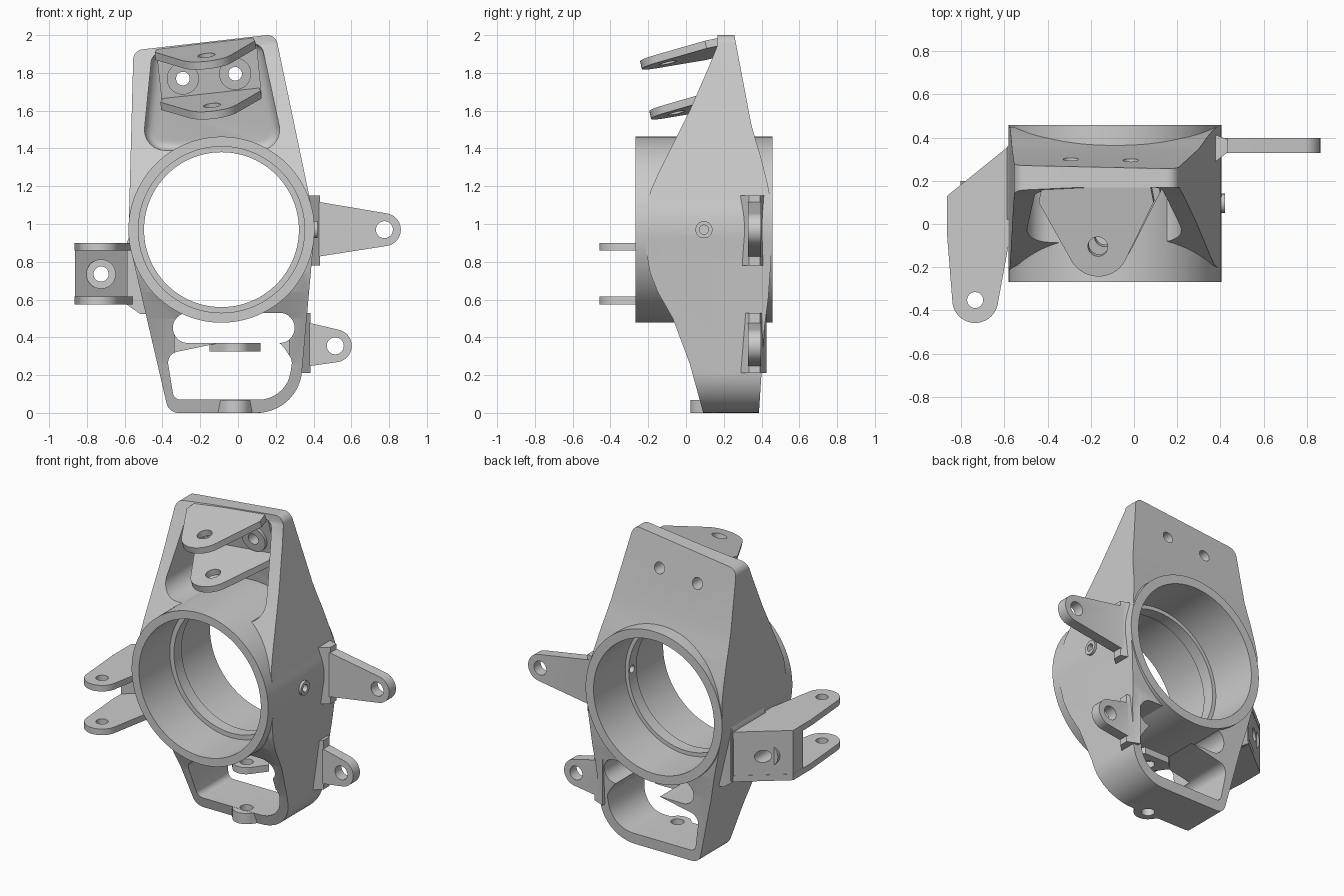
import bpy, bmesh, math
from mathutils import Matrix, Vector
from mathutils.geometry import convex_hull_2d

if "Cube" in bpy.data.objects:
    bpy.data.objects.remove(bpy.data.objects["Cube"])


def hull(*circles, n=40):
    """Convex outline around points (a, b) and circles (a, b, r)."""
    pts = []
    for c in circles:
        if len(c) == 2:
            pts.append(Vector(c))
        else:
            k = 112 if c[2] > 0.3 else n
            pts += [Vector((c[0] + c[2] * math.cos(2 * math.pi * i / k),
                            c[1] + c[2] * math.sin(2 * math.pi * i / k))) for i in range(k)]
    return [pts[i] for i in convex_hull_2d(pts)]


def prism(name, axis, pts, lo, hi, matrix=None, round_end=0):
    """Extrude a flat outline along an axis from lo to hi."""
    put = {'x': lambda a, b, t: (t, a, b), 'y': lambda a, b, t: (a, t, b),
           'z': lambda a, b, t: (a, b, t)}[axis]
    bm = bmesh.new()
    v0 = [bm.verts.new(put(p[0], p[1], lo)) for p in pts]
    v1 = [bm.verts.new(put(p[0], p[1], hi)) for p in pts]
    bm.faces.new(v0)
    cap = bm.faces.new(v1)
    n = len(pts)
    for i in range(n):
        bm.faces.new((v0[i], v0[(i + 1) % n], v1[(i + 1) % n], v1[i]))
    bmesh.ops.recalc_face_normals(bm, faces=bm.faces)
    if round_end:
        bmesh.ops.bevel(bm, geom=list(cap.edges), offset=round_end, segments=5,
                        profile=0.5, affect='EDGES', clamp_overlap=True)
    if matrix:
        bm.transform(matrix)
        bmesh.ops.recalc_face_normals(bm, faces=bm.faces)
    me = bpy.data.meshes.new(name)
    bm.to_mesh(me)
    bm.free()
    ob = bpy.data.objects.new(name, me)
    bpy.context.collection.objects.link(ob)
    return ob


def combine(target, other, op):
    m = target.modifiers.new("bool", 'BOOLEAN')
    m.operation, m.solver, m.object = op, 'EXACT', other
    bpy.context.view_layer.objects.active = target
    bpy.ops.object.modifier_apply(modifier=m.name)
    bpy.data.objects.remove(other)


CX, CZ, R = -0.0875, 0.97, 0.4925

# main body: front outline intersected with side profile
body = prism("upright_body", 'y', hull((-0.50, 1.87, 0.055), (0.155, 1.945, 0.055), (CX, CZ, R - 0.001),
                                       (0.10, 0.24, 0.24), (-0.315, 0.065, 0.065)), -0.6, 0.6)
side = [(0.168, 2.05), (0.168, 1.95), (0.12, 1.83), (0.015, 1.59), (-0.095, 1.37), (-0.15, 1.26),
        (-0.19, 1.17), (-0.21, 1.05), (-0.21, 0.85), (-0.19, 0.74), (-0.15, 0.64), (-0.07, 0.5),
        (0.02, 0.26), (0.105, -0.05), (0.383, -0.05), (0.415, 0.45), (0.435, 0.6), (0.45, 0.8),
        (0.45, 1.12), (0.43, 1.22), (0.395, 1.36), (0.37, 1.44), (0.345, 1.53), (0.256, 2.0), (0.256, 2.05)]
combine(body, prism("side_profile", 'x', side, -1, 1), 'INTERSECT')

# shear matching the sloped rear wall of the upper pocket
slope = Matrix(((1, 0, 0, 0), (0, 1, -0.19, 0.19 + 0.38), (0, 0, 1, 0), (0, 0, 0, 1)))

# lower windows, recessed rib front and upper pocket
cuts = [
    prism("slot", 'y', hull((-0.265, 0.45, 0.08), (0.22, 0.45, 0.08)), -1, 1),
    prism("window", 'y', hull((-0.31, 0.265, 0.06), (-0.305, 0.11, 0.04), (0.11, 0.24, 0.17),
                              (0.225, 0.265, 0.06)), -1, 1),
    prism("rib_recess", 'y', hull((-0.335, 0.3), (0.27, 0.3), (0.27, 0.42), (-0.335, 0.42)), -1, 0.11),
    prism("pocket", 'y', hull((-0.40, 1.85, 0.06), (0.075, 1.90, 0.06), (0.11, 1.50, 0.11),
                              (-0.385, 1.50, 0.11)), -1.2, 0, slope, 0.05),
]
for c in cuts:
    combine(body, c, 'DIFFERENCE')

# hub cylinder and small side nipple
adds = [prism("hub", 'y', hull((CX, CZ, R)), -0.268, 0.457),
        prism("nipple", 'x', hull((0.095, CZ, 0.045)), 0.35, 0.42)]
holes = [prism("nipple_hole", 'x', hull((0.095, CZ, 0.024)), 0.2, 0.6)]

# bottom mounting ears with vertical holes
for lo, hi in ((0.0, 0.069), (0.326, 0.369)):
    adds.append(prism("ear", 'z', hull((-0.015, 0.108, 0.083), (-0.15, 0.15), (0.12, 0.15),
                                       (-0.1, 0.2), (0.08, 0.2)), lo, hi))
holes.append(prism("ear_hole", 'z', hull((-0.015, 0.11, 0.04)), -0.2, 0.42))

# right side lugs with flared roots
lugs = [((0.775, 0.97), [(0.41, 1.12), (0.41, 0.825), (0.33, 1.1), (0.33, 0.84)], 0.34, 0.435, 0.78, 1.15),
        ((0.515, 0.355), [(0.385, 0.475), (0.36, 0.245), (0.31, 0.47), (0.31, 0.25)], 0.305, 0.385, 0.21, 0.53)]
for tip, root, x0, x1, z0, z1 in lugs:
    adds.append(prism("lug", 'y', hull((*tip, 0.087), *root), 0.328, 0.397))
    adds.append(prism("lug_root", 'z', hull((x0, 0.26), (x0, 0.425), (x1, 0.333), (x1, 0.392)), z0, z1))
    holes.append(prism("lug_hole", 'y', hull((*tip, 0.045)), 0.2, 0.6))

# left clevis: two arms, slanted web, root pad and boss
for lo, hi in ((0.575, 0.615), (0.86, 0.9)):
    adds.append(prism("clevis_arm", 'z', hull((-0.735, -0.352, 0.106), (-0.865, -0.05), (-0.865, 0.13),
                                              (-0.58, 0.36), (-0.5, 0.34), (-0.56, 0.05)), lo, hi))
adds += [
    prism("clevis_web", 'z', hull((-0.864, 0.129), (-0.575, 0.362), (-0.575, 0.25), (-0.864, 0.03)), 0.58, 0.895),
    prism("clevis_pad", 'y', hull((-0.588, 0.573), (-0.588, 0.902), (-0.57, 0.95), (-0.45, 0.95),
                                  (-0.45, 0.52), (-0.52, 0.525)), 0.02, 0.358),
    prism("clevis_boss", 'y', hull((-0.725, 0.735, 0.078)), 0.075, 0.2)]
holes += [prism("clevis_hole", 'y', hull((-0.725, 0.735, 0.04)), -0.2, 0.6),
          prism("arm_hole", 'z', hull((-0.735, -0.352, 0.037)), 0.4, 1.1)]

# upper bracket: back pad, two bosses, two tilted tabs
adds.append(prism("bracket_pad", 'y', hull((-0.43, 1.89), (0.10, 1.945), (0.125, 1.68), (-0.40, 1.62)),
                  -0.03, 0.03, slope))
for x, z in ((-0.292, 1.77), (-0.015, 1.795)):
    adds.append(prism("bracket_boss", 'y', hull((x, z, 0.085)), -0.05, 0.03, slope))
    holes.append(prism("bracket_hole", 'y', hull((x, z, 0.036)), -0.4, 0.3, slope))
for pos, back, nose in (((-0.165, -0.1, 1.873), 0.30, 0.142), ((-0.135, -0.055, 1.608), 0.33, 0.138)):
    m = (Matrix.Translation(pos) @ Matrix.Rotation(math.radians(-6.5), 4, 'Y')
         @ Matrix.Rotation(math.radians(13), 4, 'X'))
    adds.append(prism("bracket_tab", 'z', hull((0, 0, nose), (-0.27, 0.21), (0.265, 0.21),
                                               (-0.25, back), (0.25, back)), -0.021, 0.021, m))
    holes.append(prism("tab_hole", 'z', hull((0, 0, 0.046)), -0.06, 0.06, m))

# stepped bore with a raised rib in the middle
holes += [prism("bore", 'y', hull((CX, CZ, 0.41)), -0.6, 0.6),
          prism("bore_front", 'y', hull((CX, CZ, 0.44)), -0.6, 0.05),
          prism("bore_back", 'y', hull((CX, CZ, 0.435)), 0.13, 0.6)]

for a in adds:
    combine(body, a, 'UNION')
for h in holes:
    combine(body, h, 'DIFFERENCE')

bpy.ops.object.select_all(action='DESELECT')
body.select_set(True)
bpy.context.view_layer.objects.active = body
bpy.ops.object.shade_smooth_by_angle(angle=math.radians(25))
